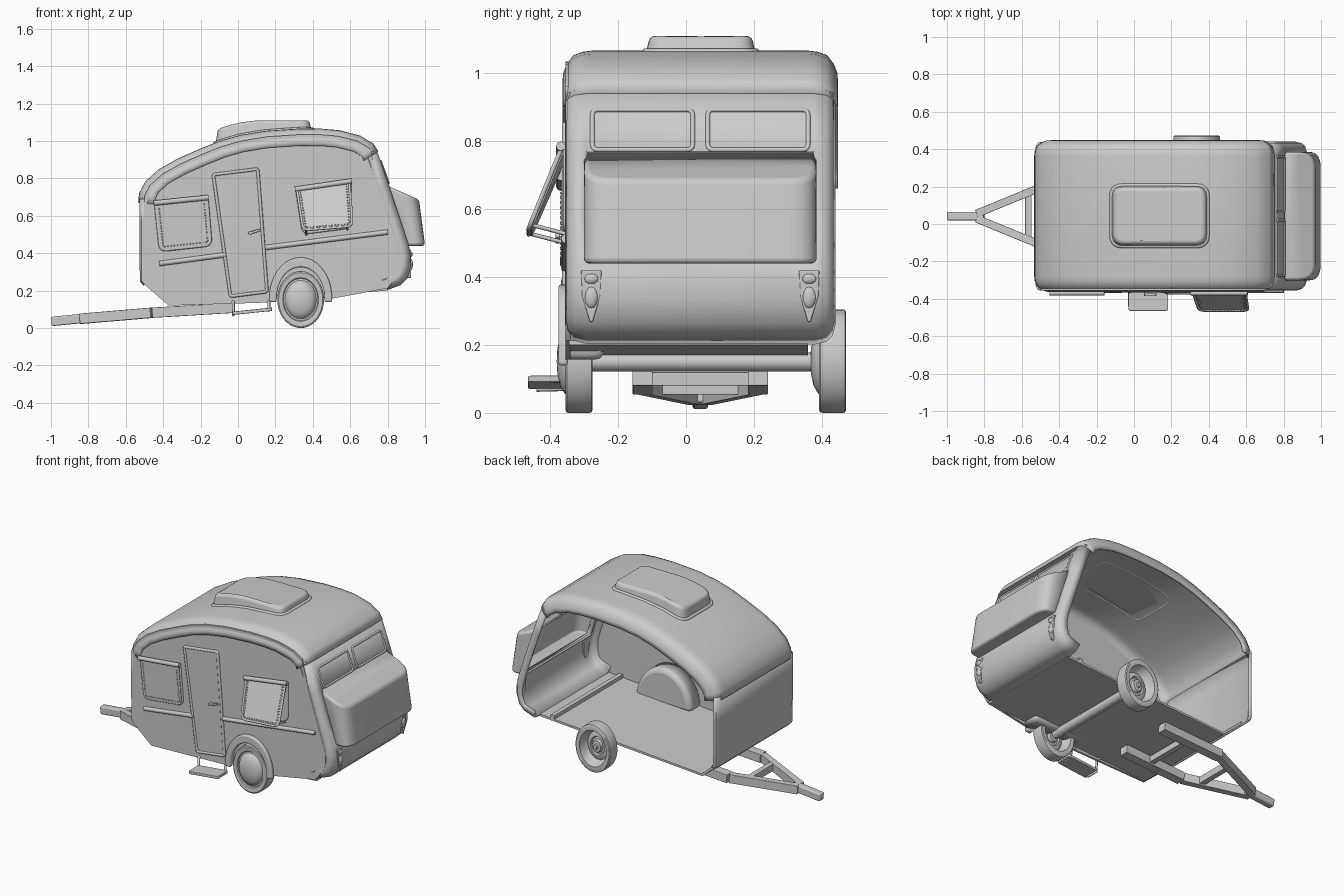
import bpy, bmesh, math
from mathutils import Vector as V

if "Cube" in bpy.data.objects:
    bpy.data.objects.remove(bpy.data.objects["Cube"])

YC = 0.042  # centre plane of the cabin

def finish(name, bm, solid=0, bevel=0):
    me = bpy.data.meshes.new(name)
    bm.to_mesh(me); bm.free()
    ob = bpy.data.objects.new(name, me)
    bpy.context.collection.objects.link(ob)
    if bevel:
        m = ob.modifiers.new("bevel", 'BEVEL')
        m.width, m.segments, m.limit_method, m.angle_limit = bevel, 3, 'ANGLE', math.radians(40)
    if solid:
        m = ob.modifiers.new("solid", 'SOLIDIFY')
        m.thickness, m.offset = solid, 0
    return ob

def prism(name, pts, vec, bevel=0, open_dir=None, solid=0):
    """Join a 3D polygon to its shifted copy (vec is a vector or a list of end points);
    optionally drop the face lying furthest along open_dir."""
    ends = vec if isinstance(vec, list) else [V(p) + V(vec) for p in pts]
    bm = bmesh.new()
    a = [bm.verts.new(p) for p in pts]
    b = [bm.verts.new(p) for p in ends]
    bm.faces.new(a); bm.faces.new(b[::-1])
    for i in range(len(a)):
        j = (i + 1) % len(a)
        bm.faces.new((a[i], b[i], b[j], a[j]))
    bmesh.ops.recalc_face_normals(bm, faces=bm.faces)
    if open_dir:
        f = max(bm.faces, key=lambda f: f.calc_center_median().dot(V(open_dir)))
        bmesh.ops.delete(bm, geom=[f], context='FACES_ONLY')
    return finish(name, bm, solid, bevel)

def xz(pts, y):
    return [(p[0], y, p[1]) for p in pts]

def inset(P, d):
    """Shift an open clockwise x-z profile inwards."""
    out = []
    for i, p in enumerate(P):
        a, b = P[max(i - 1, 0)], P[min(i + 1, len(P) - 1)]
        t = V((b[0] - a[0], b[1] - a[1])).normalized()
        out.append((p[0] + t.y * d, p[1] - t.x * d))
    return out

def shell(name, P, rows, skip=(), thick=0.014):
    """Sheet lofted across the width; rows = (half width, inset), outermost first.
    Profile steps in skip are left open in the middle span."""
    full = [(-w, d) for w, d in rows] + [(w, d) for w, d in reversed(rows)]
    bm = bmesh.new()
    g = [[bm.verts.new((x, YC + w, z)) for x, z in inset(P, d)] for w, d in full]
    for k, (r, s) in enumerate(zip(g, g[1:])):
        for i in range(len(P) - 1):
            if not (k == len(rows) - 1 and i in skip):
                bm.faces.new((r[i], r[i + 1], s[i + 1], s[i]))
    return finish(name, bm, thick)

def rounded(pts, radii, n=5):
    out, k = [], len(pts)
    for i in range(k):
        p, a, b = V(pts[i]), V(pts[i - 1]), V(pts[(i + 1) % k])
        r = radii[i] if isinstance(radii, (list, tuple)) else radii
        s, e = p + (a - p).normalized() * r, p + (b - p).normalized() * r
        for j in range(n + 1 if r else 1):
            t = j / n
            out.append(s * (1 - t) ** 2 + p * 2 * t * (1 - t) + e * t * t)
    return out

def tube(name, pts, r, closed=False):
    cu = bpy.data.curves.new(name, 'CURVE')
    cu.dimensions, cu.bevel_depth, cu.bevel_resolution, cu.use_fill_caps = '3D', r, 2, True
    s = cu.splines.new('POLY')
    s.points.add(len(pts) - 1)
    for q, p in zip(s.points, pts):
        q.co = (*p, 1)
    s.use_cyclic_u = closed
    ob = bpy.data.objects.new(name, cu)
    bpy.context.collection.objects.link(ob)
    return ob

def beam(name, a, b, w, h, bevel=0.003):
    a, b = V(a), V(b)
    d = (b - a).normalized()
    s = d.cross(V((0, 0, 1))).normalized()
    u = s.cross(d)
    return prism(name, [a + s * i * w / 2 + u * j * h / 2 for i, j in ((-1, -1), (1, -1), (1, 1), (-1, 1))], b - a, bevel)

def blobs(name, pts, size):
    bm = bmesh.new()
    for p in pts:
        for v in bmesh.ops.create_uvsphere(bm, u_segments=10, v_segments=6, radius=1)['verts']:
            v.co = V(p) + V([v.co[i] * size[i] for i in range(3)])
    return finish(name, bm)

def arc(rx, rz, cx=0.335, cz=0.16, n=18):
    return [(cx + rx * math.cos(math.pi * i / n), cz + rz * math.sin(math.pi * i / n)) for i in range(n + 1)]

# Roof shell with rolled edges
roof = [(-.527, .67), (-.522, .72), (-.49, .78), (-.42, .843), (-.32, .9), (-.2, .953), (-.1, .993), (.01, 1.025),
        (.15, 1.048), (.33, 1.06), (.45, 1.059), (.54, 1.051), (.65, 1.023), (.72, .98), (.745, .94)]
shell("roof", roof, [(.399, .085), (.397, .06), (.387, .035), (.37, .012), (.345, .003), (.32, 0)])

# Side wall with wheel cut-out (the far side is open)
rear = [(.735, .95), (.80, .77), (.87, .56), (.905, .45), (.918, .39), (.918, .33), (.90, .27), (.865, .235), (.79, .208)]
outline = inset(roof, .025)[:-1] + inset(rear, .045)[1:7] + [(.80, .213), (.5, .157)] + arc(.13, .165) + \
    [(.17, .137), (-.37, .12), (-.503, .235)]
prism("side_wall", xz(outline, -.355), (0, .014, 0))

# Front and rear end walls, floor
shell("front_wall", [(-.50, .232), (-.518, .25), (-.52, .4), (-.52, .55), (-.52, .69)],
      [(.391, .02), (.385, .008), (.365, 0)])
shell("rear_wall", rear, [(.391, .055), (.384, .025), (.368, .008), (.335, 0)], (1, 2))
prism("floor", xz([(-.51, .245), (-.37, .122), (.8, .2), (.8, .214), (-.364, .136), (-.50, .257)], -.345), (0, .705, 0))
beam("floor_lip", (.70, -.34, .212), (.70, .36, .212), .03, .035)

# Rear storage box with rounded corners, open to the inside
plan = rounded([(0, YC - .34), (.175, YC - .34), (.175, YC + .34), (0, YC + .34)], [0, .085, .085, 0], 7)
low = [(.885 + .112 * p[0] / .175, p[1], .443) for p in plan]
top = [(.79 + p[0], p[1], .762 - .44 * p[0]) for p in plan]
prism("rear_box", low, top, .012, (-1, 0, 0), .006)

# Rear windows and lamps, repeated either side
wx = lambda z: .80 - (z - .77) * .361 + .006
for side in (-1, 1):
    w = [(wx(z), YC + side * y, z) for y, z in ((.022, .775), (.318, .775), (.318, .893), (.022, .893))]
    ring = rounded(w, .018)
    prism("rear_window", ring, (-.008, 0, -.003))
    tube("rear_window_frame", ring, .007, True)
    c = YC + side * .321
    prism("lamp_plate", [(.902, c + y, z) for y, z in
          ((-.03, .42), (.03, .42), (.027, .345), (.004, .268), (-.004, .268), (-.027, .345))], (.024, 0, 0), .004)
    blobs("lamp_upper", [(.922, c, .395)], (.012, .023, .016))
    blobs("lamp_lower", [(.922, c, .34)], (.014, .021, .033))

# Roof hatch on a raised rim
def roof_z(x):
    for a, b in zip(roof, roof[1:]):
        if a[0] <= x <= b[0]:
            return a[1] + (b[1] - a[1]) * (x - a[0]) / (b[0] - a[0])
rim = []
flat = rounded([(-.12, -.118), (.393, -.118), (.393, .205), (-.12, .205)], .06)
for a, b in zip(flat, flat[1:] + flat[:1]):
    rim += [a.lerp(b, t / 6) for t in range(6)] if (b - a).length > .05 else [a]
tube("hatch_rim", [(p.x, p.y, roof_z(p.x) + .003) for p in rim], .012, True)
cap = [((p.x - .137) * .95 + .137, (p.y - .043) * .93 + .043) for p in rim]
prism("roof_hatch", [(p.x, p.y, roof_z(p.x)) for p in rim],
      [(x, y, 1.111 - .75 * max(0, .14 - x) ** 2) for x, y in cap], .016)

# Door with frame and handle
door = rounded(xz([(-.04, .17), (.155, .195), (.105, .85), (-.132, .82)], -.353), .012)
prism("door", door, (0, -.006, 0))
tube("door_frame", [p + V((0, -.004, 0)) for p in door], .009, True)
beam("door_handle", (.055, -.378, .505), (.118, -.378, .525), .014, .014)
beam("handle_pivot", (.065, -.35, .508), (.065, -.38, .508), .016, .016)

# Belt trim
tube("belt_trim_front", [(-.42, -.354, .345), (-.065, -.354, .392)], .014)
tube("belt_trim_rear", [(.145, -.354, .43), (.80, -.354, .513)], .014)

# Closed front side window
def studs(q, n=14):
    return [V(a).lerp(V(b), (i + .5) / n) for a, b in zip(q, q[1:]) for i in range(n)]
win = xz([(-.44, .66), (-.415, .415), (-.145, .445), (-.165, .69)], -.355)
edge = rounded(win, [.008, .035, .035, .008])
prism("side_window_front", edge, (0, -.012, 0))
tube("side_window_front_frame", edge, .008, True)
studs_in = xz([(-.422, .645), (-.4, .435), (-.162, .46), (-.181, .67)], -.367)
blobs("window_studs_front", studs(studs_in), (.004, .004, .004))
tube("window_roller_front", [(-.45, -.369, .668), (-.158, -.369, .698)], .014)

# Propped-open rear side window
frame = rounded(xz([(.315, .74), (.35, .508), (.60, .54), (.60, .78)], -.355), [.008, .035, .035, .008])
prism("side_window_rear", frame, (0, -.006, 0))
tube("side_window_rear_frame", frame, .008, True)
flap = [(.315, -.366, .745), (.348, -.463, .523), (.612, -.463, .545), (.595, -.366, .782)]
fr = rounded(flap, [.008, .035, .035, .008])
prism("window_flap", fr, (0, .01, -.004))
tube("window_flap_frame", fr, .007, True)
mid = sum((V(p) for p in flap), V()) / 4
blobs("window_studs_rear", studs([V(p).lerp(mid, .12) + V((0, -.003, 0)) for p in flap]), (.004, .004, .004))
tube("window_roller_rear", [(.305, -.369, .742), (.608, -.369, .786)], .014)
for x, z in ((.365, .508), (.585, .535)):
    tube("window_stay", [(x, -.46, z + .02), (x, -.352, z - .008)], .006)

# Wheel arch trim and inner wheel well
ends = lambda r: [(.335 + r, .14)] + arc(r, r * 1.3) + [(.335 - r, .14)]
prism("arch_trim", xz(ends(.168) + ends(.128)[::-1], -.348), (0, -.028, 0), .008)
prism("wheel_well", xz(arc(.195, .23), -.342), (0, .1, 0), .025, (0, -1, 0), .006)

# Wheels, lathed: (radius, depth), and the axle
prof = [(0, -.066), (.03, -.064), (.06, -.056), (.078, -.043), (.084, -.032), (.092, -.031), (.096, -.037), (.118, -.04),
        (.124, -.036), (.125, -.03), (.125, .03), (.124, .036), (.118, .04), (.095, .038), (.088, .0), (.075, -.02),
        (.062, -.012), (.05, -.01), (.045, -.02), (.034, -.018), (.03, .002), (.014, .004), (.012, .015), (0, .015)]
for y in (-.315, .432):
    bm = bmesh.new()
    vs = [bm.verts.new((r, d, 0)) for r, d in prof]
    es = [bm.edges.new(e) for e in zip(vs, vs[1:])]
    bmesh.ops.spin(bm, geom=vs + es, cent=(0, 0, 0), axis=(0, 1, 0), angle=math.tau, steps=36)
    bmesh.ops.remove_doubles(bm, verts=bm.verts, dist=1e-4)
    for v in bm.verts:
        v.co = (v.co.x + .335, v.co.y + y, v.co.z * 1.22 + .1525)
    bmesh.ops.recalc_face_normals(bm, faces=bm.faces)
    finish("wheel", bm)
tube("axle", [(.335, -.3, .15), (.335, .4, .15)], .028)

# Towing frame
beam("coupling", (-.998, YC, .035), (-.80, YC, .055), .045, .05, .008)
for side in (-1, 1):
    a, b, c = [(x, YC + side * w, z) for x, w, z in ((-.84, .014, .05), (-.46, .17, .082), (-.03, .17, .108))]
    beam("drawbar_front", a, b, .042, .055)
    beam("drawbar_rear", b, c, .06, .055)
beam("crossbar_front", (-.565, YC - .14, .076), (-.565, YC + .14, .076), .035, .045)
beam("crossbar_rear", (-.22, YC - .165, .1), (-.22, YC + .165, .1), .035, .04)

# Entry step
prism("step_plate", rounded([(-.03, -.465, .07), (.183, -.465, .092), (.183, -.36, .092), (-.03, -.36, .07)], .015), (0, 0, .018), .003)
for x, z in ((-.025, .06), (.165, .085)):
    tube("step_hanger", [(x - .005, -.33, .145), (x, -.362, .14), (x, -.366, z + .01), (x, -.44, z + .01)], .008)

# Smooth shading with sharp edges kept
bpy.ops.object.select_all(action='DESELECT')
for o in bpy.context.scene.objects:
    if o.type == 'MESH':
        o.select_set(True)
        bpy.context.view_layer.objects.active = o
bpy.ops.object.shade_smooth_by_angle(angle=math.radians(35))
